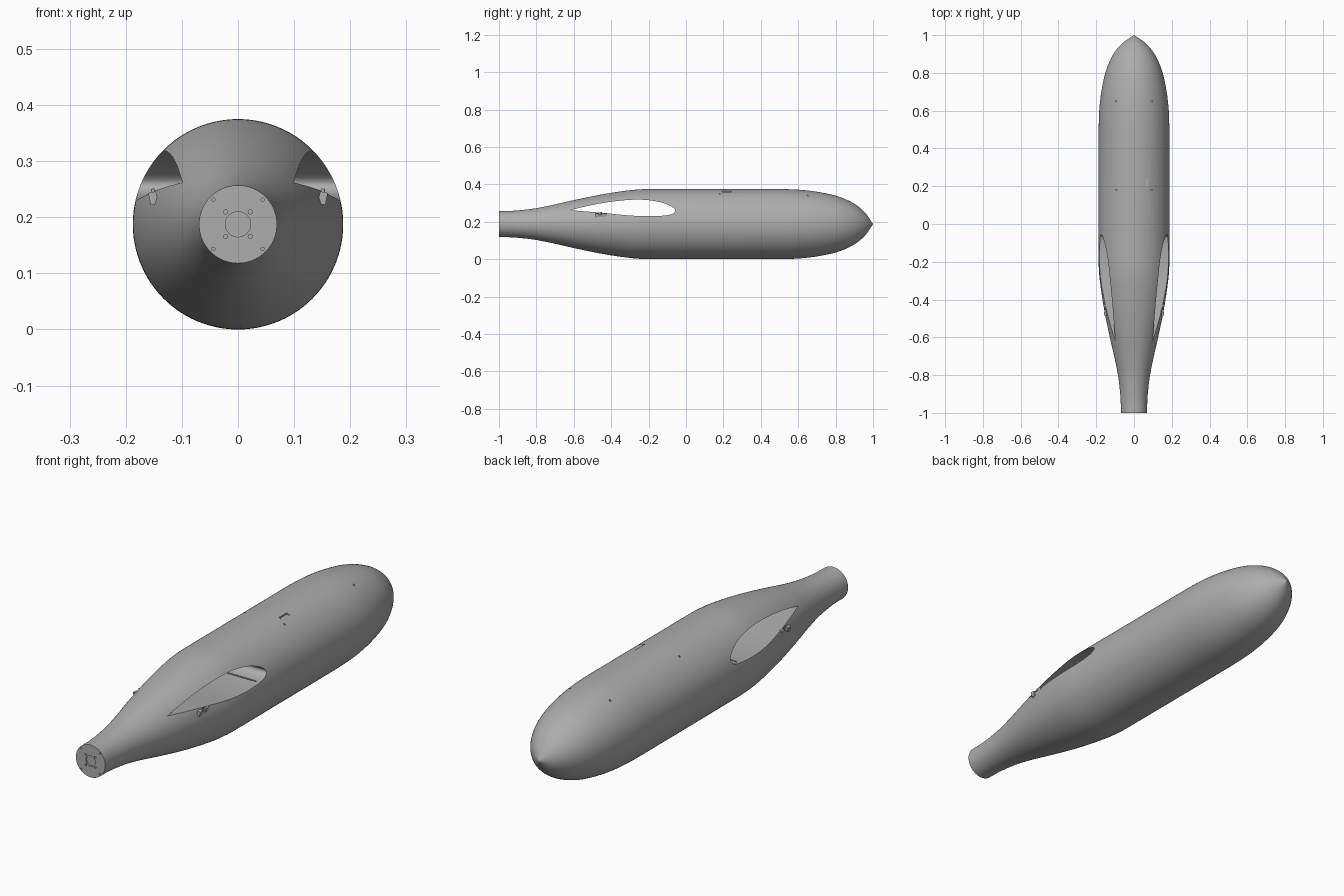
import bpy, bmesh, math
from mathutils import Vector, Matrix

if "Cube" in bpy.data.objects:
    bpy.data.objects.remove(bpy.data.objects["Cube"])

CZ = 0.1875          # height of the body axis
grey = bpy.data.materials.new("plain grey")
grey.diffuse_color = (0.42, 0.42, 0.42, 1)
grey.use_nodes = True
grey.node_tree.nodes["Principled BSDF"].inputs["Base Color"].default_value = grey.diffuse_color


def make(name, bm):
    bmesh.ops.recalc_face_normals(bm, faces=bm.faces)
    me = bpy.data.meshes.new(name)
    bm.to_mesh(me)
    bm.free()
    me.materials.append(grey)
    ob = bpy.data.objects.new(name, me)
    bpy.context.collection.objects.link(ob)
    return ob


def spline(pts, n):
    """Smooth curve through the points."""
    p = [Vector(a) for a in pts]
    p = [2 * p[0] - p[1]] + p + [2 * p[-1] - p[-2]]
    out = []
    for i in range(1, len(p) - 2):
        a, b, c, d = p[i - 1:i + 3]
        for k in range(n):
            t = k / n
            out.append(0.5 * (2 * b + (c - a) * t + (2 * a - 5 * b + 4 * c - d) * t * t
                              + (3 * b - a - 3 * c + d) * t ** 3))
    return out + [p[-2]]


def add_box(bm, centre, size, rot=Matrix()):
    bmesh.ops.create_cube(bm, size=1, matrix=Matrix.Translation(centre) @ rot
                          @ Matrix.Diagonal((*size, 1)))


def add_rod(bm, centre, radius, depth, rot, segs=16):
    bmesh.ops.create_cone(bm, cap_ends=True, segments=segs, radius1=radius, radius2=radius,
                          depth=depth, matrix=Matrix.Translation(centre) @ rot)


def cut(target, cutter):
    mod = target.modifiers.new("cut", 'BOOLEAN')
    mod.operation, mod.solver, mod.object = 'DIFFERENCE', 'EXACT', cutter
    bpy.context.view_layer.objects.active = target
    bpy.ops.object.modifier_apply(modifier=mod.name)
    bpy.data.objects.remove(cutter, do_unlink=True)


# fuselage: turned profile (y, radius), tail cone, straight barrel, pointed nose
rings = spline([(-1, .0695), (-.94, .0705), (-.88, .075), (-.8, .085), (-.7, .105), (-.62, .1235),
                (-.5, .149), (-.4, .167), (-.3, .181), (-.23, .1865), (-.18, .1875)], 4)
rings += spline([(.5, .1875), (.6, .184), (.7, .173), (.8, .152), (.87, .125), (.92, .095),
                 (.96, .058), (.985, .023), (1, 0)], 4)
SEG = 96
bm = bmesh.new()
loops = []
for y, r in rings[:-1]:
    loops.append([bm.verts.new((r * math.cos(2 * math.pi * i / SEG), y,
                                CZ + r * math.sin(2 * math.pi * i / SEG))) for i in range(SEG)])
for a, b in zip(loops, loops[1:]):
    for i in range(SEG):
        j = (i + 1) % SEG
        bm.faces.new((a[i], a[j], b[j], b[i]))
tip = bm.verts.new((0, 1, CZ))
for i in range(SEG):
    bm.faces.new((loops[-1][i], loops[-1][(i + 1) % SEG], tip))
bm.faces.new(loops[0])
body = make("fuselage", bm)

# wing tunnel: aerofoil section (y, z) running straight through the body
foil = spline([(-.62, .262), (-.5, .290), (-.4, .307), (-.3, .317), (-.22, .317), (-.14, .305),
               (-.08, .283), (-.057, .260), (-.075, .241), (-.13, .232), (-.22, .230),
               (-.32, .235), (-.45, .248), (-.62, .262)], 5)[:-1]
bm = bmesh.new()
left = [bm.verts.new((-.3, y, z)) for y, z in foil]
right = [bm.verts.new((.3, y, z)) for y, z in foil]
bm.faces.new(left)
bm.faces.new(right)
for i in range(len(foil)):
    j = (i + 1) % len(foil)
    bm.faces.new((left[i], left[j], right[j], right[i]))
cut(body, make("tunnel_cutter", bm))

# small drilled holes: top pins, end plate bolts, and the side slot
bm = bmesh.new()
along_y = Matrix.Rotation(math.pi / 2, 4, 'X')
for sx in (-1, 1):
    for y in (.18, .65):
        add_rod(bm, (sx * .095, y, .345), .004, .08, Matrix())
    for sz in (-1, 1):
        add_rod(bm, (sx * .044, -1, CZ + sz * .044), .003, .03, along_y)
        add_rod(bm, (sx * .022, -1, CZ + sz * .022), .0038, .03, along_y)
add_rod(bm, (0, -1, CZ), .0225, .012, along_y, 32)
add_box(bm, (.075, .218, .362), (.03, .052, .008))
cut(body, make("hole_cutter", bm))

# shallow groove across the tunnel floor
bm = bmesh.new()
add_box(bm, (0, -.11, .235), (.33, .006, .012))
cut(body, make("groove_cutter", bm))

bpy.ops.object.select_all(action='DESELECT')
body.select_set(True)
bpy.context.view_layer.objects.active = body
bpy.ops.object.shade_smooth_by_angle(angle=math.radians(30))

# wing latches on the lower lip of each opening
for side, s in (("right", 1), ("left", -1)):
    bm = bmesh.new()
    tilt = Matrix.Rotation(s * math.radians(12), 4, 'Y')
    for y in (-.475, -.432):
        add_box(bm, (s * .151, y, .234), (.014, .018, .022), tilt)
    add_box(bm, (s * .150, -.453, .231), (.010, .03, .012), tilt)
    add_rod(bm, (s * .150, -.453, .240), .003, .022, tilt, 12)
    make("wing_latch_" + side, bm)
